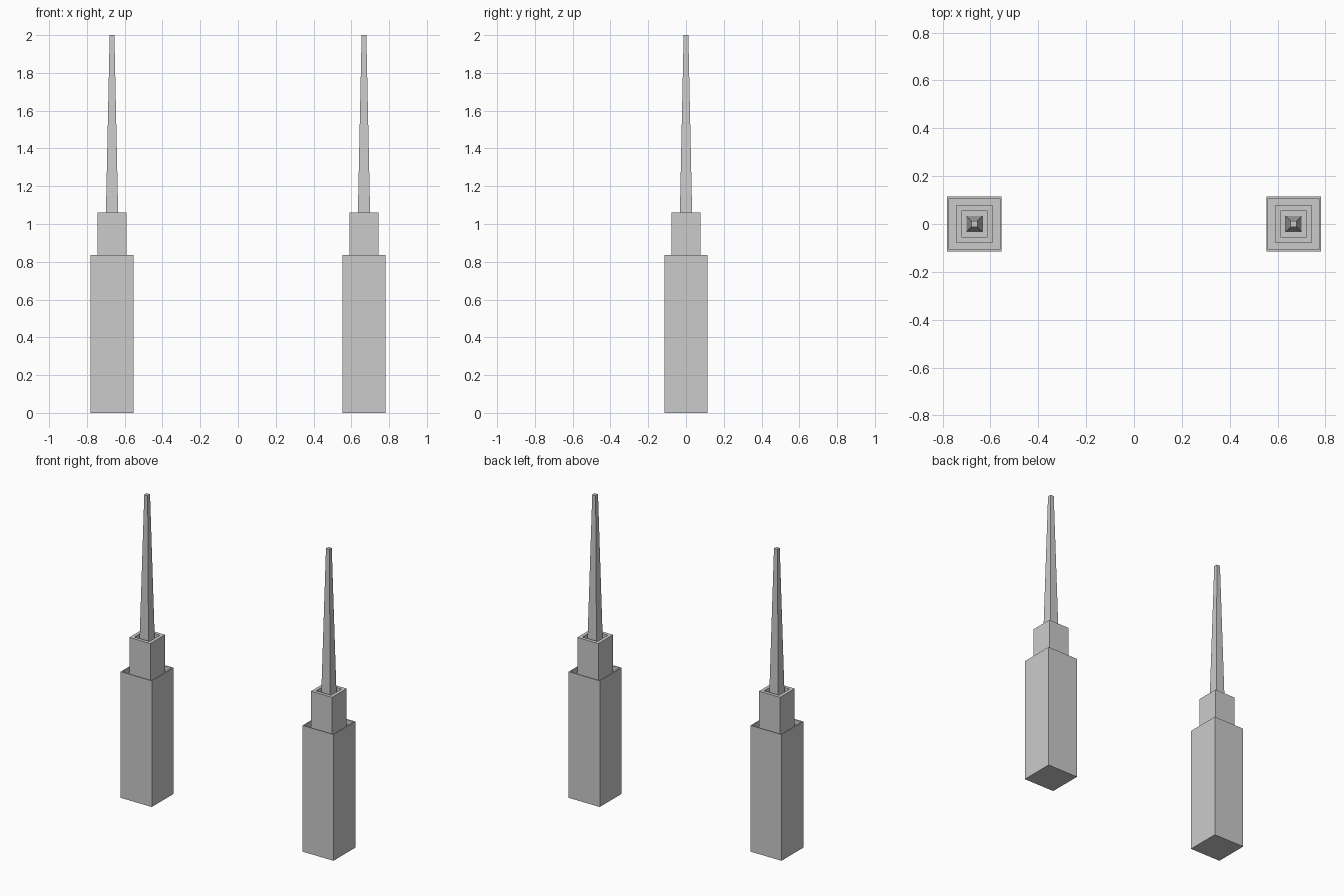
import bpy, bmesh

if "Cube" in bpy.data.objects:
    bpy.data.objects.remove(bpy.data.objects["Cube"])


def square_tower(name, x, profile):
    """Sweep a (half width, height) profile round a square, capped at both ends."""
    bm = bmesh.new()
    rings = []
    for r, z in profile:
        rings.append([bm.verts.new((sx * r, sy * r, z))
                      for sx, sy in ((-1, -1), (1, -1), (1, 1), (-1, 1))])
    for a, b in zip(rings, rings[1:]):
        for i in range(4):
            j = (i + 1) % 4
            bm.faces.new((a[i], a[j], b[j], b[i]))
    bm.faces.new(rings[0][::-1])
    bm.faces.new(rings[-1])
    bmesh.ops.recalc_face_normals(bm, faces=bm.faces)
    mesh = bpy.data.meshes.new(name)
    bm.to_mesh(mesh)
    bm.free()
    obj = bpy.data.objects.new(name, mesh)
    obj.location.x = x
    bpy.context.collection.objects.link(obj)


# Both tiers have a raised rim round a sunken roof
profile = [
    (0.114, 0.0), (0.114, 0.837), (0.107, 0.837), (0.107, 0.805),   # main block
    (0.077, 0.805), (0.077, 1.06), (0.055, 1.06), (0.055, 1.03),    # upper block
    (0.033, 1.03), (0.0125, 2.0),                                   # tapered spire
]

for side, x in (("left", -0.667), ("right", 0.667)):
    square_tower(side + "_tower", x, profile)
